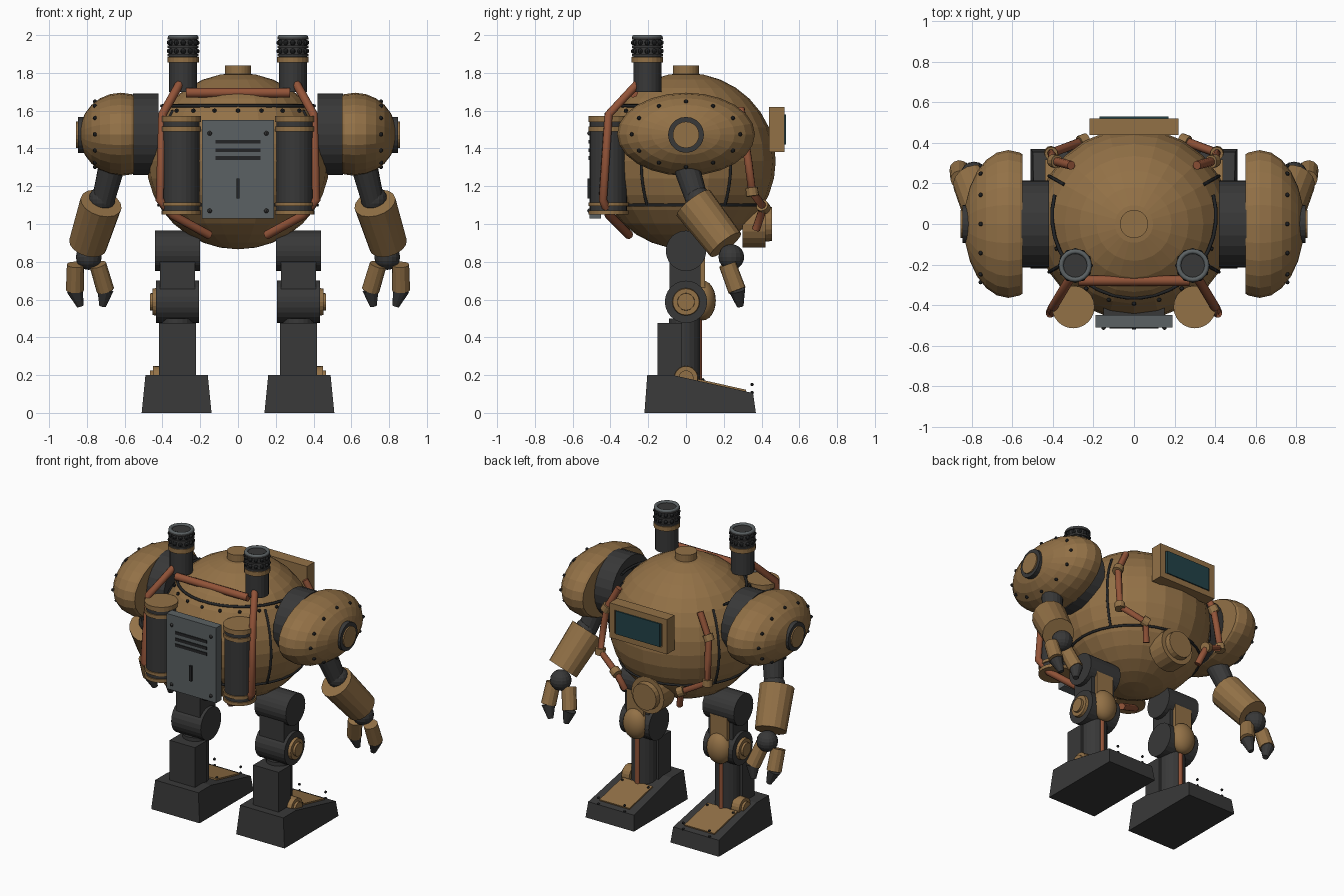
import bpy, bmesh, math
from mathutils import Vector, Matrix

if "Cube" in bpy.data.objects:
    bpy.data.objects.remove(bpy.data.objects["Cube"])


def material(name, rgb):
    m = bpy.data.materials.new(name)
    m.diffuse_color = (*rgb, 1)
    m.use_nodes = True
    m.node_tree.nodes["Principled BSDF"].inputs["Base Color"].default_value = m.diffuse_color
    return m


BRASS = material("brass", (0.29, 0.165, 0.062))
DARK = material("dark iron", (0.040, 0.040, 0.040))
BLACK = material("black rivet", (0.017, 0.018, 0.019))
COPPER = material("copper", (0.29, 0.088, 0.040))
GREY = material("grey steel", (0.105, 0.120, 0.125))
GLASS = material("teal glass", (0.016, 0.055, 0.065))


def finish(name, bm, mat, smooth=False):
    bmesh.ops.recalc_face_normals(bm, faces=bm.faces)
    for f in bm.faces:
        f.smooth = smooth
    me = bpy.data.meshes.new(name)
    bm.to_mesh(me)
    bm.free()
    me.materials.append(mat)
    ob = bpy.data.objects.new(name, me)
    bpy.context.collection.objects.link(ob)
    return ob


def rod(name, a, b, r1, r2, mat, n=20):
    """Cylinder or cone between two points."""
    a, b = Vector(a), Vector(b)
    d = b - a
    mtx = Matrix.Translation((a + b) / 2) @ d.to_track_quat('Z', 'Y').to_matrix().to_4x4()
    bm = bmesh.new()
    bmesh.ops.create_cone(bm, cap_ends=True, segments=n, radius1=r1, radius2=r2,
                          depth=d.length, matrix=mtx)
    return finish(name, bm, mat)


def ball(name, c, r, mat, n=16, rings=10, smooth=False):
    bm = bmesh.new()
    bmesh.ops.create_uvsphere(bm, u_segments=n, v_segments=rings, radius=1,
                              matrix=Matrix.Translation(c) @ Matrix.Diagonal((*r, 1)))
    return finish(name, bm, mat, smooth)


def box(name, lo, hi, mat, tilt=0):
    lo, hi = Vector(lo), Vector(hi)
    bm = bmesh.new()
    bmesh.ops.create_cube(bm, size=1, matrix=Matrix.Translation((lo + hi) / 2)
                          @ Matrix.Rotation(tilt, 4, 'X') @ Matrix.Diagonal((*(hi - lo), 1)))
    return finish(name, bm, mat)


def pipe(name, pts, r, mat, closed=False):
    cu = bpy.data.curves.new(name, 'CURVE')
    cu.dimensions = '3D'
    cu.bevel_depth, cu.bevel_resolution, cu.use_fill_caps = r, 2, True
    sp = cu.splines.new('POLY')
    sp.points.add(len(pts) - 1)
    for p, co in zip(sp.points, pts):
        p.co = (*co, 1)
    sp.use_cyclic_u = closed
    cu.materials.append(mat)
    ob = bpy.data.objects.new(name, cu)
    bpy.context.collection.objects.link(ob)
    return ob


def rivets(name, pts, r, mat=BLACK):
    bm = bmesh.new()
    for p in pts:
        bmesh.ops.create_uvsphere(bm, u_segments=8, v_segments=6, radius=r,
                                  matrix=Matrix.Translation(p))
    return finish(name, bm, mat)


def hull(az, z, grow=1.0):
    """Point on the hull at a heading and height."""
    k = math.sqrt(max(0, 1 - ((z - 1.333) / 0.467) ** 2)) * grow
    return (0.485 * k * math.cos(az), 0.475 * k * math.sin(az), z)


# Hull with hatch, seams and rivets
ball("hull", (0, 0, 1.333), (0.485, 0.475, 0.467), BRASS, 24, 16)
rod("top_hatch", (0, 0, 1.75), (0, 0, 1.84), 0.07, 0.07, BRASS, 24)
rad = math.radians
pipe("dome_seam", [(0.405 * math.cos(rad(a)), 0.04 + 0.405 * math.sin(rad(a)), 1.625)
                   for a in range(165, 376, 10)], 0.009, BLACK)
rivets("dome_rivets", [hull(rad(a), 1.6, 1.01) for a in range(180, 361, 18)], 0.011)
pipe("belly_seam", [hull(rad(a), 1.1, 1.0) for a in range(0, 360, 10)], 0.008, BLACK, True)
for a in (30, 150, 210, 330):
    pipe("side_seam", [hull(rad(a), 1.1 + i * 0.05, 1.0) for i in range(11)], 0.008, BLACK)

# Viewing window
box("window_frame", (-0.22, 0.44, 1.38), (0.22, 0.51, 1.62), BRASS)
for s in (-1, 1):
    box("window_rim_side", (s * 0.20 - 0.02, 0.50, 1.38), (s * 0.20 + 0.02, 0.522, 1.62), BRASS)
    box("window_rim_bar", (-0.18, 0.50, 1.5 + s * 0.10 - 0.02),
        (0.18, 0.522, 1.5 + s * 0.10 + 0.02), BRASS)
box("window_glass", (-0.17, 0.505, 1.42), (0.17, 0.53, 1.58), GLASS)

# Belly port
rod("port_flange", (0, 0.30, 1.0), (0, 0.42, 1.0), 0.125, 0.125, BRASS, 20)
rod("port_cover", (0, 0.41, 1.0), (0, 0.455, 1.0), 0.095, 0.09, BRASS, 20)

# Boiler panel with slots, handle and bolts
box("boiler_panel", (-0.19, -0.51, 1.03), (0.19, -0.45, 1.55), GREY)
box("panel_mount", (-0.15, -0.46, 1.1), (0.15, -0.35, 1.5), DARK)
for z in (1.435, 1.39, 1.35):
    box("panel_slot", (-0.12, -0.515, z - 0.01), (0.12, -0.505, z + 0.01), BLACK)
box("panel_handle", (-0.009, -0.522, 1.135), (0.009, -0.505, 1.24), BLACK)
rivets("panel_bolts", [(x, -0.511, z) for x in (-0.15, 0.15) for z in (1.07, 1.48)], 0.012, DARK)

# Cross pipe between the chimneys
pipe("cross_pipe", [(-0.275, -0.28, 1.695), (0.275, -0.28, 1.695)], 0.026, COPPER)


def pauldron(s):
    bm = bmesh.new()
    mtx = (Matrix.Translation((s * 0.62, 0, 1.475)) @ Matrix.Diagonal((0.22, 0.365, 0.22, 1))
           @ Matrix.Rotation(math.pi / 2, 4, 'Y'))
    bmesh.ops.create_uvsphere(bm, u_segments=24, v_segments=12, radius=1, matrix=mtx)
    cut = bmesh.ops.bisect_plane(bm, geom=bm.verts[:] + bm.edges[:] + bm.faces[:],
                                 plane_co=(s * 0.55, 0, 0), plane_no=(-s, 0, 0), clear_outer=True)
    edges = [e for e in cut["geom_cut"] if isinstance(e, bmesh.types.BMEdge)]
    bmesh.ops.edgeloop_fill(bm, edges=edges)
    finish("pauldron", bm, BRASS)
    rivets("pauldron_rivets", [(s * 0.757, 0.287 * math.cos(rad(a)), 1.475 + 0.173 * math.sin(rad(a)))
                               for a in range(0, 360, 30)], 0.011)


def foot(cx):
    prof = [(-0.22, 0), (0.37, 0), (0.355, 0.105), (-0.07, 0.2), (-0.205, 0.2)]
    bm = bmesh.new()
    sides = [[bm.verts.new((cx + k * (0.185 - 0.1 * z), y, z)) for y, z in prof] for k in (-1, 1)]
    for vs in sides:
        bm.faces.new(vs)
    for i in range(5):
        j = (i + 1) % 5
        bm.faces.new((sides[0][i], sides[0][j], sides[1][j], sides[1][i]))
    finish("foot", bm, DARK)
    box("toe_plate", (cx - 0.115, 0.06, 0.135), (cx + 0.115, 0.32, 0.151), BRASS, -0.22)
    rivets("toe_rivets", [(cx + k, y, z) for k in (-0.1, 0.1)
                          for y, z in ((0.35, 0.15), (0.35, 0.107), (0.09, 0.175))], 0.009)


for s in (-1, 1):
    # Air tanks with banded ends
    x, y = s * 0.30, -0.41
    rod("tank", (x, y, 1.06), (x, y, 1.56), 0.097, 0.097, DARK, 24)
    for z0, z1 in ((1.54, 1.572), (1.49, 1.515), (1.095, 1.115), (1.05, 1.072)):
        rod("tank_band", (x, y, z0), (x, y, z1), 0.105, 0.105, BRASS, 24)

    # Chimneys
    x, y = s * 0.29, -0.205
    rod("chimney", (x, y, 1.70), (x, y, 1.93), 0.074, 0.074, DARK, 20)
    rod("chimney_band", (x, y, 1.855), (x, y, 1.885), 0.083, 0.083, BRASS, 20)
    rod("chimney_top", (x, y, 1.885), (x, y, 1.985), 0.073, 0.073, DARK, 20)
    pipe("chimney_rim", [(x + 0.07 * math.cos(rad(a)), y + 0.07 * math.sin(rad(a)), 1.988)
                         for a in range(0, 360, 18)], 0.012, GREY, True)
    rivets("chimney_knobs", [(x + 0.073 * math.cos(rad(a)), y + 0.073 * math.sin(rad(a)), z)
                             for a in range(0, 360, 30) for z in (1.915, 1.96)], 0.014)
    for z in (1.893, 1.938, 1.982):
        rod("chimney_ring", (x, y, z - 0.006), (x, y, z + 0.006), 0.082, 0.082, DARK, 20)

    # Rear steam pipe
    pipe("steam_pipe", [(s * 0.31, -0.26, 1.74), (s * 0.40, -0.41, 1.58), (s * 0.415, -0.44, 1.13),
                        (s * 0.35, -0.41, 1.05), (s * 0.15, -0.30, 0.94)], 0.023, COPPER)
    # Front feed pipe with collars
    path = [(s * 0.31, 0.29, 1.61), (s * 0.39, 0.31, 1.46), (s * 0.40, 0.33, 1.33),
            (s * 0.41, 0.35, 1.17), (s * 0.25, 0.41, 1.09), (s * 0.21, 0.37, 0.97)]
    pipe("feed_pipe", path, 0.022, COPPER)
    for i in (1, 3, 4):
        a, b = Vector(path[i]), Vector(path[i - 1])
        d = (b - a).normalized() * 0.022
        rod("pipe_collar", a - d, a + d, 0.033, 0.033, BRASS, 12)

    # Shoulder
    rod("shoulder_ring", (s * 0.42, 0, 1.475), (s * 0.555, 0, 1.475), 0.216, 0.216, DARK, 24)
    pauldron(s)
    rod("shoulder_hub", (s * 0.78, 0, 1.472), (s * 0.848, 0, 1.472), 0.095, 0.095, DARK, 20)
    rod("hub_cap", (s * 0.84, 0, 1.472), (s * 0.857, 0, 1.472), 0.07, 0.07, BRASS, 20)

    # Arm
    rod("upper_arm", (s * 0.66, -0.01, 1.34), (s * 0.715, 0.06, 1.12), 0.072, 0.06, DARK, 16)
    ball("elbow", (s * 0.72, 0.065, 1.13), (0.07, 0.07, 0.07), DARK)
    rod("forearm", (s * 0.725, 0.04, 1.11), (s * 0.795, 0.21, 0.89), 0.112, 0.102, BRASS, 16)
    ball("wrist", (s * 0.79, 0.24, 0.825), (0.068, 0.068, 0.068), DARK)
    for x0, x1, x2 in ((0.86, 0.863, 0.835), (0.742, 0.702, 0.717)):
        knuckle = (s * x1, 0.27, 0.65)
        rod("finger", (s * x0, 0.22, 0.785), knuckle, 0.046, 0.048, BRASS, 12)
        rod("finger_tip", knuckle, (s * x2, 0.287, 0.565), 0.044, 0.018, DARK, 12)

    # Leg
    x = s * 0.32
    rod("hip", (x - 0.12, 0, 0.858), (x + 0.12, 0, 0.858), 0.107, 0.107, DARK, 24)
    box("thigh", (x - 0.092, -0.088, 0.58), (x + 0.092, 0.077, 0.85), DARK)
    box("thigh_plate", (x - 0.065, 0.07, 0.62), (x + 0.065, 0.1, 0.82), BRASS)
    rod("knee", (x - 0.113, 0, 0.588), (x + 0.113, 0, 0.588), 0.112, 0.112, DARK, 24)
    ball("knee_cap", (x, 0.09, 0.595), (0.088, 0.068, 0.105), BRASS, 20, 12, True)
    rod("knee_hub", (s * 0.42, 0, 0.588), (s * 0.452, 0, 0.588), 0.075, 0.07, BRASS, 20)
    rod("knee_bolt", (s * 0.44, 0, 0.588), (s * 0.467, 0, 0.588), 0.047, 0.045, BRASS, 20)
    rod("shin", (x, -0.007, 0.15), (x, -0.007, 0.5), 0.083, 0.083, DARK, 20)
    box("calf", (x - 0.097, -0.152, 0.15), (x + 0.097, -0.02, 0.475), DARK)
    pipe("shin_pipe", [(x, 0.068, 0.15), (x, 0.068, 0.5)], 0.018, COPPER)
    rod("ankle_hub", (s * 0.39, 0, 0.185), (s * 0.45, 0, 0.185), 0.064, 0.062, BRASS, 20)
    rod("ankle_bolt", (s * 0.44, 0, 0.185), (s * 0.466, 0, 0.185), 0.04, 0.04, BRASS, 16)
    foot(s * 0.325)
